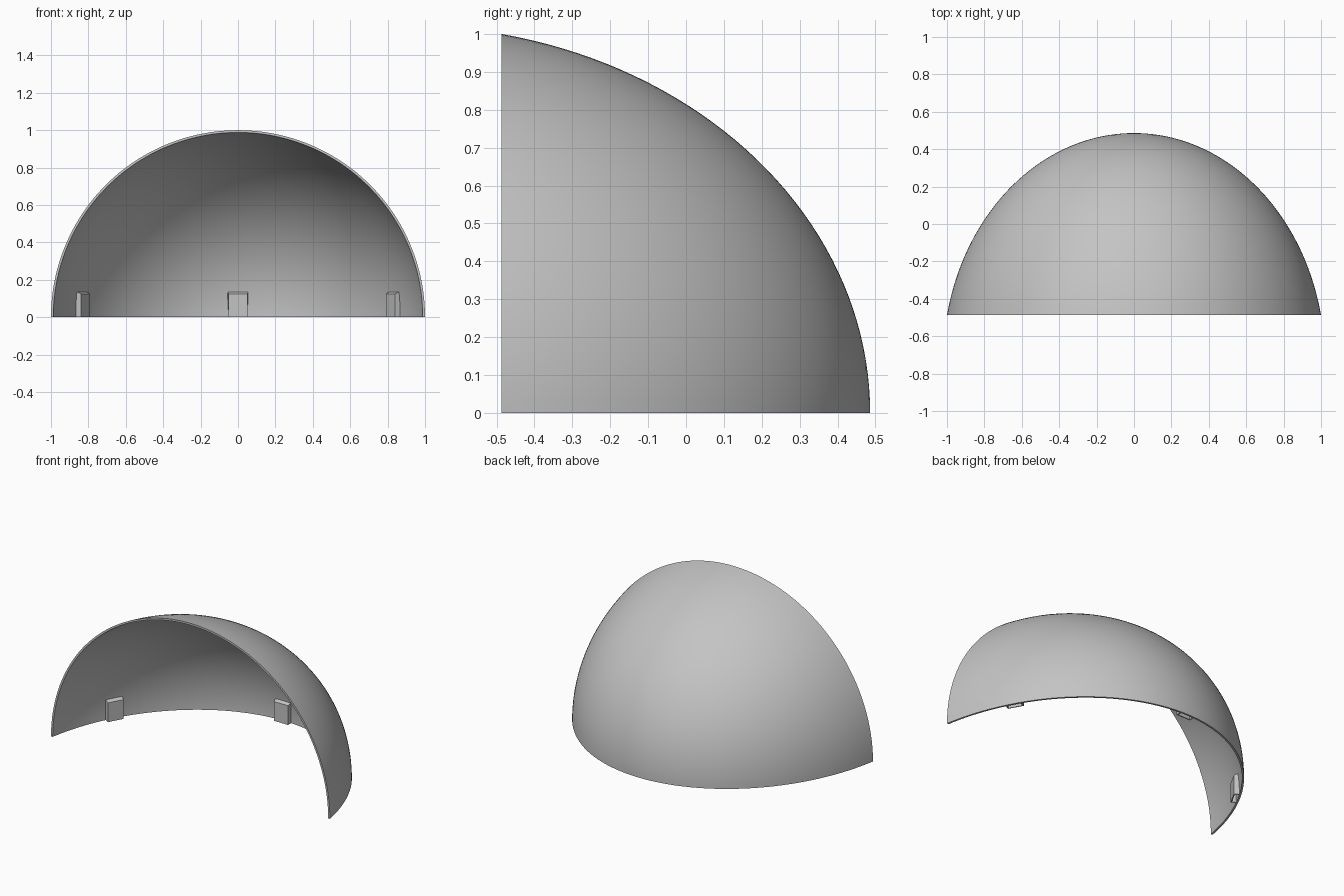
import bpy, bmesh
from math import sin, cos, acos, pi, radians
from mathutils import Matrix, Vector

cube = bpy.data.objects.get("Cube")
if cube:
    bpy.data.objects.remove(cube)

CENTRE_Y, FRONT_Y = -0.74, -0.487   # spheroid centre and front cut
RADIUS, LENGTH, WALL = 1.022, 1.226, 0.012

grey = bpy.data.materials.new("light_grey")
grey.use_nodes = True
colour = (0.55, 0.55, 0.55, 1)
grey.diffuse_color = colour
grey.node_tree.nodes["Principled BSDF"].inputs["Base Color"].default_value = colour


def finish(bm, name):
    bmesh.ops.recalc_face_normals(bm, faces=bm.faces)
    mesh = bpy.data.meshes.new(name)
    bm.to_mesh(mesh)
    bm.free()
    mesh.materials.append(grey)
    obj = bpy.data.objects.new(name, mesh)
    bpy.context.collection.objects.link(obj)
    return obj


def profile(inset, steps=40):
    """Points on the spheroid from the back pole to the front cut."""
    r, b = RADIUS - inset, LENGTH - inset
    end = acos((FRONT_Y - CENTRE_Y) / b)
    return [Vector((r * sin(end * i / steps), CENTRE_Y + b * cos(end * i / steps), 0))
            for i in range(steps + 1)]


# Shell: half turn of the double-walled profile, closed along the floor
bm = bmesh.new()
verts = [bm.verts.new(p) for p in profile(0) + profile(WALL)[::-1]]
edges = [bm.edges.new(pair) for pair in zip(verts, verts[1:])]
bmesh.ops.spin(bm, geom=verts + edges, cent=(0, 0, 0), axis=(0, -1, 0),
               angle=pi, steps=96)
bmesh.ops.remove_doubles(bm, verts=bm.verts, dist=1e-5)
bmesh.ops.holes_fill(bm, edges=[e for e in bm.edges if e.is_boundary], sides=0)
shell = finish(bm, "dome_shell")
bpy.context.view_layer.objects.active = shell
shell.select_set(True)
bpy.ops.object.shade_smooth_by_angle(angle=radians(30))
shell.select_set(False)


def socket(name, angle):
    """Hollow block on the inner wall; local y points outwards through the wall."""
    bm = bmesh.new()
    bmesh.ops.create_cube(bm, size=1)
    for v in bm.verts:
        side, back, top = v.co.x > 0, v.co.y > 0, v.co.z > 0
        half = 0.057 if back and top else 0.05
        depth = (0.014 if top else 0.006) if back else 0.045
        height = (0.14 if back else 0.125) if top else 0
        v.co = (half if side else -half, -depth, height)
    # Pocket open at the floor
    floor = [f for f in bm.faces if f.calc_center_median().z < 0.01]
    bmesh.ops.inset_region(bm, faces=floor, thickness=0.009)
    pocket = bmesh.ops.extrude_face_region(bm, geom=floor)
    bmesh.ops.delete(bm, geom=floor, context='FACES')
    bmesh.ops.translate(bm, vec=(0, 0, 0.11),
                        verts=[g for g in pocket["geom"] if isinstance(g, bmesh.types.BMVert)])
    # Stand it square to the wall
    place = Vector((RADIUS * sin(angle), CENTRE_Y + LENGTH * cos(angle), 0))
    out = Vector((sin(angle) / RADIUS, cos(angle) / LENGTH, 0)).normalized()
    across = Vector((out.y, -out.x, 0))
    turn = Matrix((across, out, (0, 0, 1))).transposed().to_4x4()
    bm.transform(Matrix.Translation(place) @ turn)
    finish(bm, name)


for name, degrees in (("right_socket", -56.7), ("back_socket", 0), ("left_socket", 56.7)):
    socket(name, radians(degrees))
